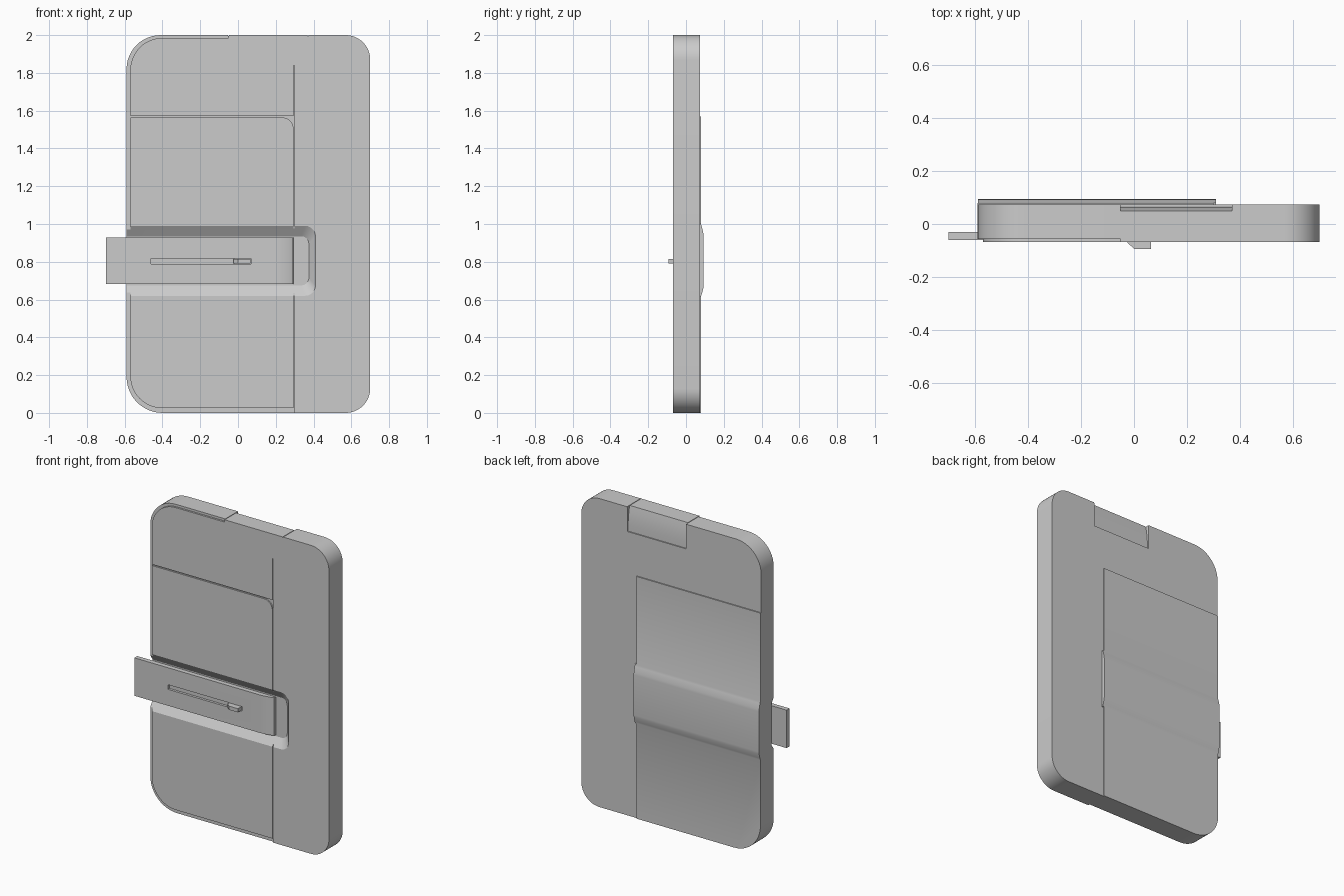
import bpy, bmesh, math

if "Cube" in bpy.data.objects:
    bpy.data.objects.remove(bpy.data.objects["Cube"])


def arc(cx, cz, r, a0, a1, n=12):
    return [(cx + r * math.cos(math.radians(a0 + (a1 - a0) * i / n)),
             cz + r * math.sin(math.radians(a0 + (a1 - a0) * i / n))) for i in range(n + 1)]


def outline(x0, x1, z0, z1, bl=0, br=0, tr=0, tl=0):
    """Rectangle with a separate radius on each corner."""
    pts = []
    for cx, cz, sx, sz, r, a in ((x0, z0, 1, 1, bl, 180), (x1, z0, -1, 1, br, 270),
                                 (x1, z1, -1, -1, tr, 0), (x0, z1, 1, -1, tl, 90)):
        pts += arc(cx + sx * r, cz + sz * r, r, a, a + 90) if r else [(cx, cz)]
    return pts


def loft(name, rings, axis='y'):
    """Closed solid through (profile, offset) rings; axis is the extrusion axis."""
    place = {'y': lambda p, d: (p[0], d, p[1]),
             'x': lambda p, d: (d, p[0], p[1]),
             'z': lambda p, d: (p[0], p[1], d)}[axis]
    bm = bmesh.new()
    rows = [[bm.verts.new(place(p, d)) for p in pts] for pts, d in rings]
    n = len(rows[0])
    for a, b in zip(rows, rows[1:]):
        for i in range(n):
            j = (i + 1) % n
            bm.faces.new((a[i], a[j], b[j], b[i]))
    bm.faces.new(rows[0])
    bm.faces.new(rows[-1])
    bmesh.ops.recalc_face_normals(bm, faces=bm.faces)
    me = bpy.data.meshes.new(name)
    bm.to_mesh(me)
    bm.free()
    ob = bpy.data.objects.new(name, me)
    bpy.context.collection.objects.link(ob)
    return ob


def prism(name, pts, a, b, axis='y'):
    return loft(name, [(pts, a), (pts, b)], axis)


def combine(ob, other, op='DIFFERENCE'):
    other.hide_render = True
    m = ob.modifiers.new('bool', 'BOOLEAN')
    m.operation, m.object, m.solver = op, other, 'EXACT'
    bpy.context.view_layer.objects.active = ob
    bpy.ops.object.modifier_apply(modifier=m.name)
    bpy.data.objects.remove(other)


def smooth(ob):
    bpy.ops.object.select_all(action='DESELECT')
    ob.select_set(True)
    bpy.context.view_layer.objects.active = ob
    bpy.ops.object.shade_smooth_by_angle(angle=math.radians(25))


FRONT, BACK = -0.068, 0.073

# Main slab
body = prism('body', outline(-0.59, 0.70, 0, 2, 0.19, 0.13, 0.13, 0.18), FRONT, BACK)

# Raised back panels, upper one a little lower than the main one
combine(body, prism('back_panel', outline(-0.59, 0.30, 0, 1.57, bl=0.19), 0.03, 0.08), 'UNION')
# Raised band behind the strap channel
band = [(0.04, 0.60), (0.079, 0.615), (0.084, 0.63), (0.092, 0.66), (0.0935, 0.675),
        (0.0935, 0.935), (0.092, 0.95), (0.084, 0.985), (0.079, 1.0), (0.04, 1.015)]
combine(body, prism('back_band', band, -0.589, 0.31, 'x'), 'UNION')

# Stepped rim around the left front panel
inner = ([(-0.05, 1.985)] + arc(-0.40, 1.815, 0.17, 90, 180)
         + arc(-0.40, 0.195, 0.17, 180, 270) + [(0.297, 0.025)])
rim = inner + [(0.297, -0.1), (-0.8, -0.1), (-0.8, 2.1), (-0.05, 2.1)]
combine(body, prism('rim_cut', rim, -0.2, -0.056))

# Panel seams: vertical, then horizontal with rounded panel corner
combine(body, prism('seam_v', outline(0.2945, 0.2995, -0.1, 1.84), -0.2, -0.0585))
seam = ([(-0.8, 1.564)] + arc(0.234, 1.504, 0.06, 90, 0)
        + [(0.30, 1.504), (0.30, 1.572), (-0.8, 1.572)])
combine(body, prism('seam_h', seam, -0.2, -0.059))

# Channel with sloped walls and a rounded closed end
channel = [(outline(-0.8, 0.42, 0.61, 1.00, br=0.06, tr=0.06), -0.078),
           (outline(-0.8, 0.41, 0.62, 0.99, br=0.055, tr=0.055), FRONT),
           (outline(-0.8, 0.375, 0.675, 0.935, br=0.04, tr=0.04), -0.031)]
combine(body, loft('channel_cut', channel))

# Curved finger relief at the top of the back
relief = [(0.2, 1.84), (0.066, 1.84), (0.065, 1.88), (0.062, 1.92),
          (0.057, 1.96), (0.049, 2.0), (0.044, 2.02), (0.2, 2.02)]
combine(body, prism('relief_cut', relief, -0.05, 0.37, 'x'))
# Fine seams across the top edge
for x in (-0.05, 0.37):
    combine(body, prism('top_seam', outline(x - 0.002, x + 0.002, 1.996, 2.1), -0.2, 0.2))
smooth(body)

# Sliding strap with a sloped inner end and a long slot
strap_profile = [(-0.70, -0.031), (-0.70, -0.061), (0.20, -0.061), (0.23, -0.059),
                 (0.28, -0.049), (0.29, -0.044), (0.293, -0.031)]
strap = prism('sliding_strap', strap_profile, 0.682, 0.928, 'z')
combine(strap, prism('slot_cut', outline(-0.46, 0.07, 0.788, 0.818), -0.2, -0.045))
smooth(strap)

# Slider knob in the slot
knob = [(-0.025, -0.043), (-0.025, -0.070), (0.0, -0.0935), (0.065, -0.0935), (0.065, -0.043)]
smooth(prism('slider_knob', knob, 0.791, 0.815, 'z'))
